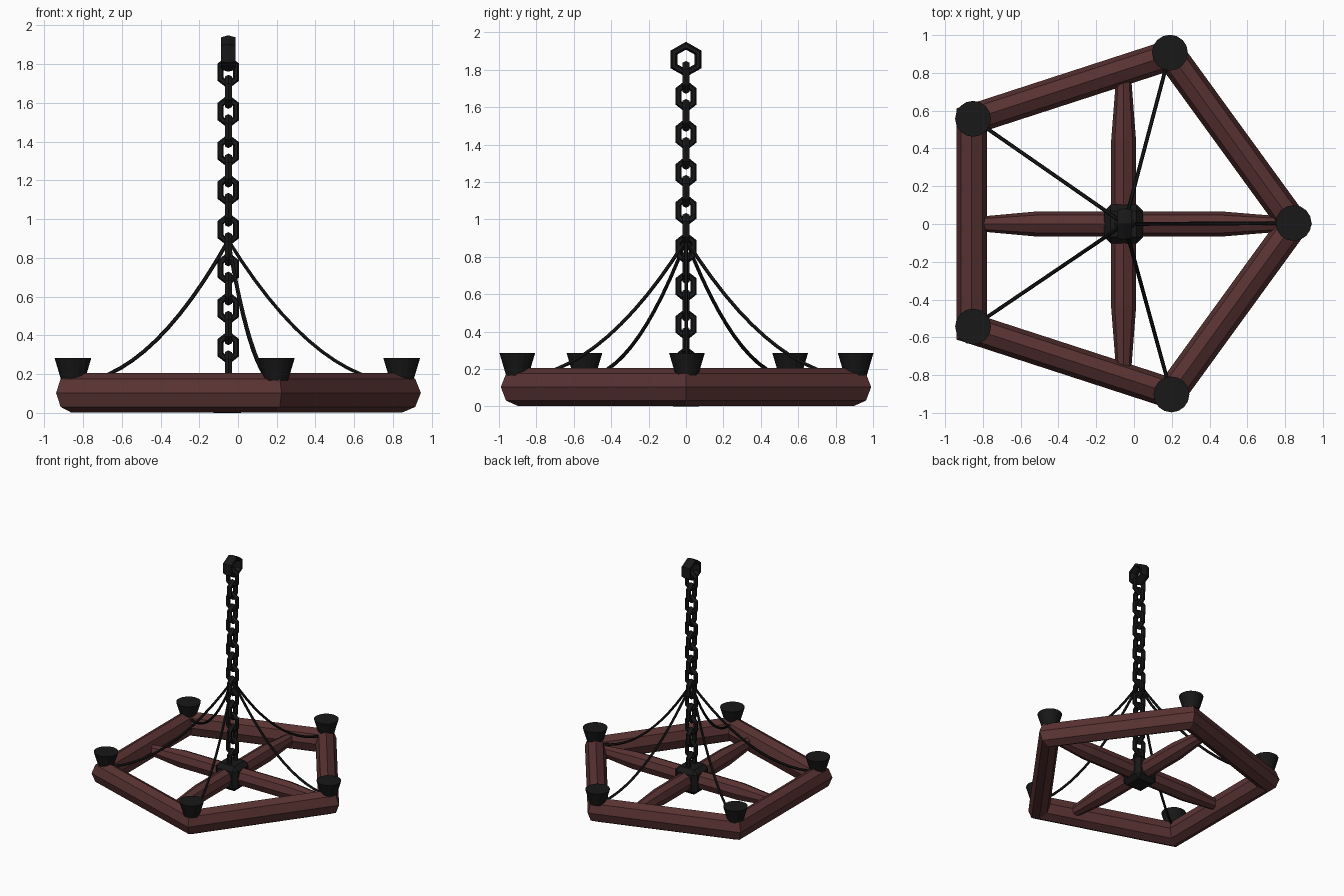
import bpy, bmesh, math
from math import cos, sin, pi, radians
from mathutils import Vector

if "Cube" in bpy.data.objects:
    bpy.data.objects.remove(bpy.data.objects["Cube"])


def material(name, rgb):
    m = bpy.data.materials.new(name)
    m.diffuse_color = (*rgb, 1)
    m.use_nodes = True
    m.node_tree.nodes["Principled BSDF"].inputs["Base Color"].default_value = m.diffuse_color
    return m


WOOD = material("dark_wood", (0.10, 0.032, 0.032))
IRON = material("black_iron", (0.009, 0.009, 0.009))
HUB = Vector((-0.055, 0, 0.103))
ZC = 0.103


def octagon(w, h):
    return [(w * cos(i * pi / 4), h * sin(i * pi / 4)) for i in range(8)]


def loft(name, rings, mat, closed=False):
    """Skin a list of equal-length vertex rings."""
    bm = bmesh.new()
    vs = [[bm.verts.new(p) for p in r] for r in rings]
    n = len(vs[0])
    for k in range(len(vs) if closed else len(vs) - 1):
        a, b = vs[k], vs[(k + 1) % len(vs)]
        for i in range(n):
            j = (i + 1) % n
            bm.faces.new((a[i], a[j], b[j], b[i]))
    if not closed:
        bm.faces.new(vs[0])
        bm.faces.new(vs[-1])
    bmesh.ops.recalc_face_normals(bm, faces=bm.faces)
    me = bpy.data.meshes.new(name)
    bm.to_mesh(me)
    bm.free()
    me.materials.append(mat)
    ob = bpy.data.objects.new(name, me)
    bpy.context.collection.objects.link(ob)
    return ob


# Pentagon frame: octagonal timber with mitred corners
rings = []
for k in range(5):
    a = radians(72 * k)
    ring = []
    for off, z in octagon(0.08, 0.102):
        r = 0.942 + off / cos(radians(36))
        ring.append((-0.097 + r * cos(a), r * sin(a), ZC + z))
    rings.append(ring)
loft("pentagon_frame", rings, WOOD, closed=True)


# Cross beams with tapered ends
def beam(name, stations, along_x):
    rings = []
    for t, s in stations:
        sec = octagon(0.066 * s, 0.075 * s)
        rings.append([(t, u, ZC + z) if along_x else (HUB.x + u, t, ZC + z)
                      for u, z in sec])
    loft(name, rings, WOOD)


beam("cross_beam_long", [(-0.81, 0.6), (-0.52, 1), (0.47, 1), (0.79, 0.6)], True)
beam("cross_beam_side", [(-0.78, 0.6), (-0.44, 1), (0.44, 1), (0.78, 0.6)], False)

# Central iron hub block with chamfered edges
bpy.ops.mesh.primitive_cube_add(size=1, location=HUB)
hub = bpy.context.object
hub.name = "hub_block"
hub.scale = (0.205, 0.205, 0.206)
bpy.ops.object.transform_apply(location=False, rotation=False, scale=True)
bev = hub.modifiers.new("chamfer", 'BEVEL')
bev.width, bev.segments = 0.033, 1
hub.data.materials.append(IRON)

# Candle cups on the corners, and sagging stays up to the chain
cups = [(0.845, 0.005), (0.19, 0.907), (-0.852, 0.557),
        (-0.852, -0.543), (0.198, -0.902)]
TOP = Vector((-0.05, 0, 0.89))
for n, (x, y) in enumerate(cups, 1):
    bpy.ops.mesh.primitive_cone_add(vertices=16, radius1=0.06, radius2=0.095,
                                    depth=0.118, location=(x, y, 0.225))
    bpy.context.object.name = f"candle_cup_{n}"
    bpy.context.object.data.materials.append(IRON)

    d = Vector((x - TOP.x, y, 0))
    end = d.normalized() * (d.length - 0.07)
    side = Vector((-d.y, d.x, 0)).normalized()
    rings = []
    for i in range(13):
        u = i / 12
        c = TOP + end * u + Vector((0, 0, -1.33 * u + 0.6 * u * u))
        tan = (end + Vector((0, 0, -1.33 + 1.2 * u))).normalized()
        up = side.cross(tan)
        rings.append([c + 0.01 * (side * cos(q * pi / 3) + up * sin(q * pi / 3))
                      for q in range(6)])
    loft(f"stay_{n}", rings, IRON)


# Chain of hexagonal links, alternately turned by 90 degrees
def link(name, z, half_w, half_h, wire, depth, facing_x):
    """Six-sided loop with a point at the top; half sizes are outer corner radii."""
    rings = []
    for k in range(6):
        a = pi / 2 + k * pi / 3
        ring = []
        for q in range(6):
            b = q * pi / 3
            o = wire * cos(b)
            h = (half_w - wire + o) * cos(a)
            v = (half_h - wire + o) * sin(a)
            t = depth * sin(b) / sin(pi / 3)
            ring.append((TOP.x + t, h, z + v) if facing_x
                        else (TOP.x + h, t, z + v))
        rings.append(ring)
    loft(name, rings, IRON, closed=True)


link("ceiling_ring", 1.855, 0.096, 0.094, 0.021, 0.038, True)
for k in range(16):
    link(f"chain_link_{k + 1}", 1.759 - 0.1016 * k, 0.065, 0.088, 0.018, 0.018,
         k % 2 == 1)
